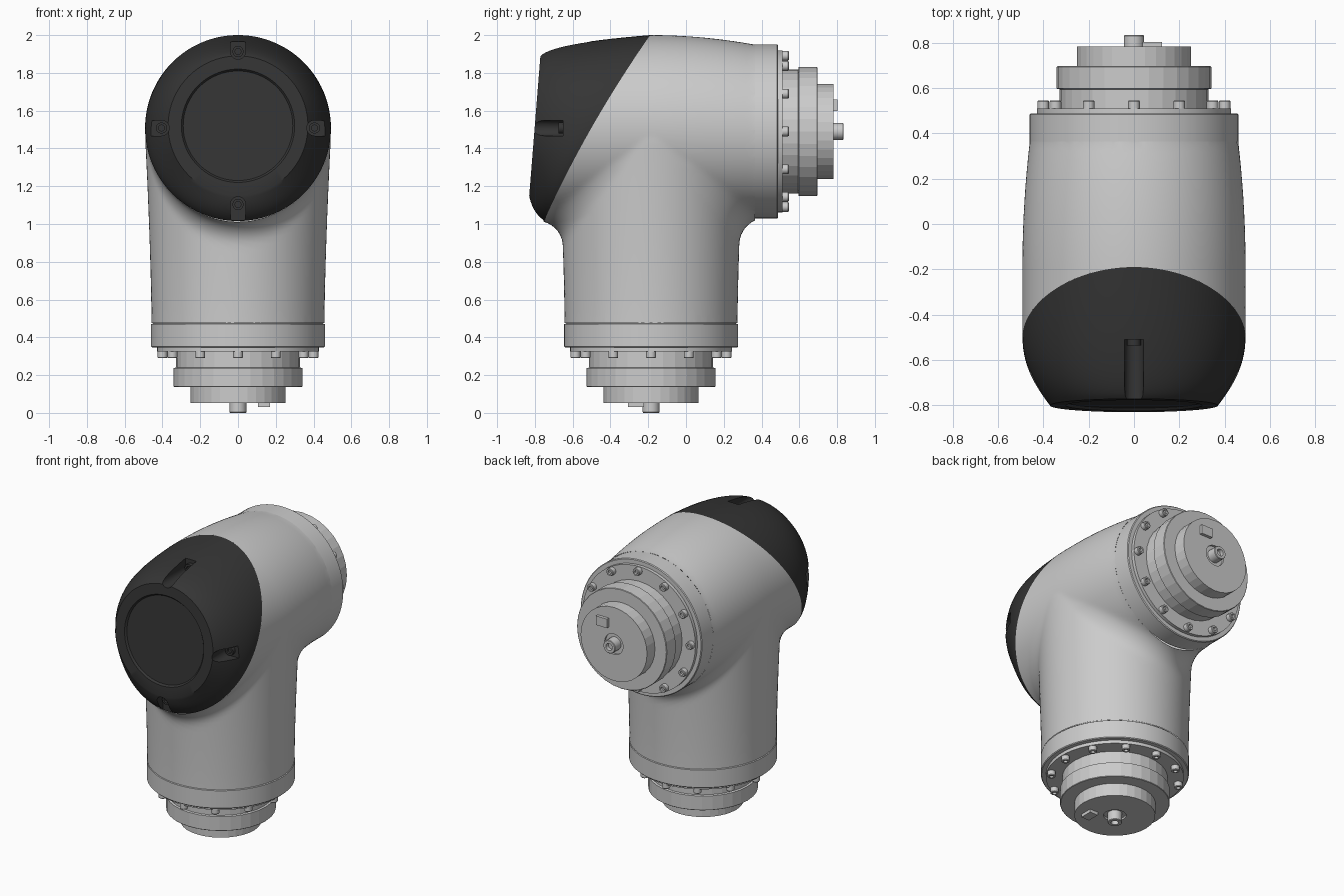
import bpy, bmesh, math
from mathutils import Vector, Matrix

if "Cube" in bpy.data.objects:
    bpy.data.objects.remove(bpy.data.objects["Cube"])

AXIS_Y = -0.185          # y of the vertical tube axis
CAP_Z, CAP_R = 1.508, 0.492


def finish(name, bm, smooth=None, mat=None):
    bmesh.ops.recalc_face_normals(bm, faces=bm.faces[:])
    me = bpy.data.meshes.new(name)
    bm.to_mesh(me)
    bm.free()
    ob = bpy.data.objects.new(name, me)
    bpy.context.collection.objects.link(ob)
    if mat:
        me.materials.append(mat)
    if smooth:
        shade(ob, smooth)
    return ob


def shade(ob, angle):
    bpy.ops.object.select_all(action='DESELECT')
    ob.select_set(True)
    bpy.context.view_layer.objects.active = ob
    bpy.ops.object.shade_smooth_by_angle(angle=math.radians(angle))


def skin(bm, rings):
    """Quads between consecutive closed rings of equal length."""
    for a, b in zip(rings, rings[1:]):
        n = len(a)
        for i in range(n):
            bm.faces.new((a[i], a[(i + 1) % n], b[(i + 1) % n], b[i]))


def fan(bm, ring, centre):
    c = bm.verts.new(centre)
    for i in range(len(ring)):
        bm.faces.new((ring[i], ring[(i + 1) % len(ring)], c))


def lathe(bm, profile, segs, mat, centre=(0, 0), caps=True):
    """Spin (radius, height) points about local z, placed by a matrix."""
    rings = []
    for r, h in profile:
        rings.append([bm.verts.new(mat @ Vector((
            centre[0] + r * math.cos(math.tau * i / segs),
            centre[1] + r * math.sin(math.tau * i / segs), h))) for i in range(segs)])
    skin(bm, rings)
    if caps:
        bm.faces.new(rings[0])
        bm.faces.new(rings[-1])


def seam(z):
    u = (z - 1.51) / 0.49
    return -0.50 + 0.28 * u + 0.03 * u * u


# Elbow body: two tubes blended by a fillet, sampled by rays from inside
def field(p):
    s = min(1, max(0, (0.36 - p.y) / 0.55))
    e = 1 - (1 - s) ** 2
    c = 1.49 + 0.018 * e
    da = math.hypot(p.x, p.z - c)
    a = da - (0.46 + 0.032 * e)
    f = a
    if p.z < c:
        t = min(1, max(0, (p.z - 0.48) / 0.95))
        dy = p.y - AXIS_Y
        db = math.hypot(p.x, dy)
        b = db - (0.458 + 0.032 * t ** 1.5)
        dot = p.x * p.x / max(da * db, 1e-6)
        k = 0.13 * max(0, 1 - dot) * min(1, (c - p.z) / 0.2)
        f = max(k, min(a, b)) - math.hypot(max(k - a, 0), max(k - b, 0))
    return max(f, 0.3 - p.z, p.y - 0.55, -1.0 - p.y)


bm = bmesh.new()
bmesh.ops.create_icosphere(bm, subdivisions=6, radius=1)
origin = Vector((0, AXIS_Y, 1.4))
for v in bm.verts:
    d = v.co.normalized()
    lo, hi = 0.0, 1.8
    for _ in range(18):
        m = (lo + hi) / 2
        if field(origin + d * m) < 0:
            lo = m
        else:
            hi = m
    v.co = origin + d * lo


def trim(co, no):
    bmesh.ops.bisect_plane(bm, geom=bm.verts[:] + bm.edges[:] + bm.faces[:],
                           plane_co=co, plane_no=no, clear_outer=True)


trim((0, 0, 0.476), (0, 0, -1))
trim((0, 0.364, 0), (0, 1, 0))
for v in bm.verts:          # shear so that the curved seam becomes a plane
    v.co.y -= seam(v.co.z)
trim((0, 0, 0), (0, -1, 0))
for v in bm.verts:
    v.co.y += seam(v.co.z)
finish("elbow_housing", bm, 40)

# Dark cap: lofted from the seam to a tilted face with a shallow recess
dark = bpy.data.materials.new("dark_plastic")
dark.diffuse_color = (0.035, 0.035, 0.035, 1)
dark.use_nodes = True
dark.node_tree.nodes["Principled BSDF"].inputs["Base Color"].default_value = dark.diffuse_color


def face_y(z):
    return -0.80 + 0.08 * (z - 1.525)


N, STEPS = 96, 14
bm = bmesh.new()
columns = []
for i in range(N):
    t = math.tau * i / N
    ct, st = math.cos(t), math.sin(t)
    z0 = CAP_Z + CAP_R * st
    z1 = 1.51 + (0.488 - 0.04 * st * st) * st
    z2 = 1.52 + 0.37 * st
    start = Vector((CAP_R * ct, seam(z0), z0))
    offset = 0.15 * ct * ct + (0.035 + 0.015 * st) * st * st
    ctrl = Vector((0.488 * ct, face_y(z1) + offset, z1))
    end = Vector((0.37 * ct, face_y(z2), z2))
    col = []
    for k in range(STEPS + 1):
        u = k / STEPS
        col.append(start * (1 - u) ** 2 + ctrl * 2 * u * (1 - u) + end * u * u)
    for r, dip in ((0.30, 0), (0.29, 0.012), (0.285, 0.012)):
        z = 1.52 + r * st
        col.append(Vector((r * ct, face_y(z) + dip, z)))
    columns.append(col)
rings = [[bm.verts.new(c[k]) for c in columns] for k in range(len(columns[0]))]
skin(bm, rings)
fan(bm, rings[0], (0, seam(CAP_Z), CAP_Z))
fan(bm, rings[-1], (0, face_y(1.52) + 0.012, 1.52))
cap = finish("end_cap", bm, mat=dark)

# Four screw slots cut in the cap, each with a screw at its end
screws = bmesh.new()
for ang, depth in ((0, -0.65), (90, -0.51), (180, -0.65), (270, -0.755)):
    a = math.radians(ang)
    out, side = Vector((math.cos(a), 0, math.sin(a))), Vector((-math.sin(a), 0, math.cos(a)))
    mid = Vector((0, 0, CAP_Z))
    w = 0.041
    pts = [(0.6, -w), (0.6, w)] + [
        (0.405 - w * math.sin(math.pi * i / 10), w * math.cos(math.pi * i / 10)) for i in range(11)]
    bm = bmesh.new()
    loops = [[bm.verts.new(mid + out * r + side * s + Vector((0, y, 0))) for r, s in pts]
             for y in (-1.0, depth)]
    skin(bm, loops)
    bm.faces.new(loops[0])
    bm.faces.new(loops[1])
    cutter = finish("slot_cutter", bm)
    cutter.hide_render = True
    bpy.context.view_layer.objects.active = cap
    mod = cap.modifiers.new("slot", 'BOOLEAN')
    mod.operation, mod.object, mod.solver = 'DIFFERENCE', cutter, 'EXACT'
    bpy.ops.object.modifier_apply(modifier=mod.name)
    bpy.data.objects.remove(cutter)
    place = Matrix.Translation(mid + out * 0.405 + Vector((0, depth, 0))) @ Matrix.Rotation(math.pi / 2, 4, 'X')
    lathe(screws, [(0.03, -0.01), (0.03, 0.025), (0.016, 0.025), (0.016, 0.01)], 12, place)
shade(cap, 35)
finish("cap_screws", screws, 35, dark)


# Output flange: collar, stepped hub, bolt circle, centre pin and key
def flange(prefix, m):
    bm = bmesh.new()
    lathe(bm, [(0.45, -0.004), (0.45, 0.003), (0.46, 0.006), (0.46, 0.125), (0.455, 0.13),
               (0.428, 0.13), (0.428, 0.152)], 96, m)
    finish(prefix + "_collar", bm, 30)

    bm = bmesh.new()
    lathe(bm, [(0.328, 0.14), (0.328, 0.236), (0.341, 0.239), (0.341, 0.335), (0.338, 0.338),
               (0.252, 0.338), (0.252, 0.424), (0.07, 0.424), (0.07, 0.41)], 32, m)
    finish(prefix + "_hub", bm)

    bm = bmesh.new()
    for i in range(12):
        a = math.tau * i / 12
        lathe(bm, [(0.026, 0.145), (0.026, 0.182), (0.023, 0.186), (0.013, 0.186), (0.013, 0.172)],
              12, m, (0.4 * math.cos(a), 0.4 * math.sin(a)))
    finish(prefix + "_bolts", bm, 35)

    bm = bmesh.new()
    lathe(bm, [(0.045, 0.40), (0.045, 0.472), (0.042, 0.476), (0.024, 0.476), (0.024, 0.45)], 18, m)
    finish(prefix + "_pin", bm, 35)

    bm = bmesh.new()
    bmesh.ops.create_cube(bm, size=1)
    for v in bm.verts:
        v.co = m @ Vector((0.138 + 0.062 * v.co.x, -0.08 + 0.085 * v.co.y, 0.43 + 0.03 * v.co.z))
    finish(prefix + "_key", bm)


flange("lower", Matrix(((1, 0, 0, 0), (0, 1, 0, AXIS_Y), (0, 0, -1, 0.476), (0, 0, 0, 1))))
flange("rear", Matrix(((0, -1, 0, 0), (0, 0, 1, 0.358), (1, 0, 0, 1.49), (0, 0, 0, 1))))
